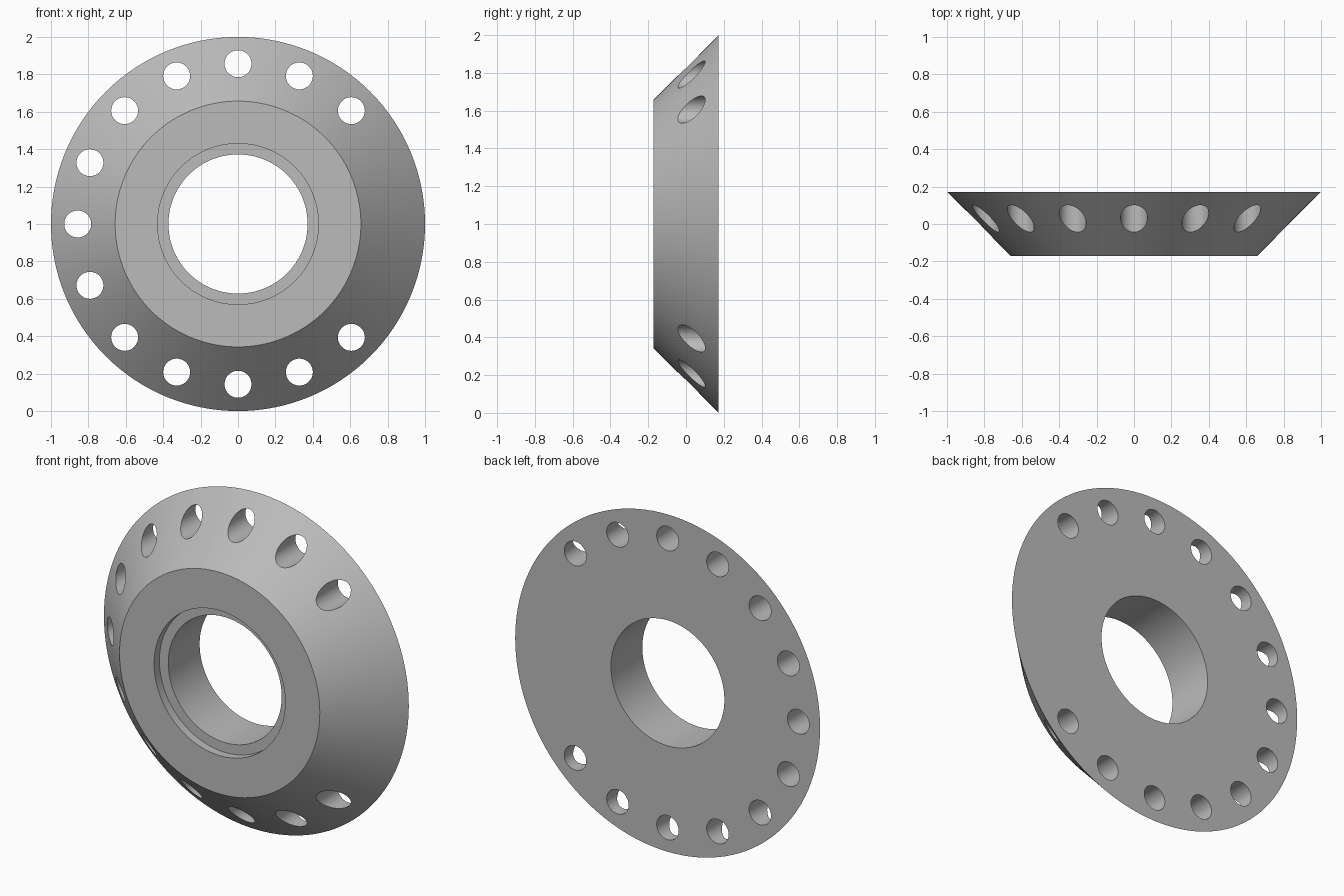
import bpy
import bmesh
from math import pi, radians, sin, cos
from mathutils import Matrix, Vector

cube = bpy.data.objects.get("Cube")
if cube:
    bpy.data.objects.remove(cube, do_unlink=True)

SEGMENTS = 128
HALF = 0.172  # half of the thickness

grey = bpy.data.materials.new("plain_grey")
grey.use_nodes = True
grey.diffuse_color = (0.5, 0.5, 0.5, 1)
grey.node_tree.nodes["Principled BSDF"].inputs["Base Color"].default_value = (0.5, 0.5, 0.5, 1)


def make_object(name, bm):
    bmesh.ops.recalc_face_normals(bm, faces=bm.faces)
    mesh = bpy.data.meshes.new(name)
    bm.to_mesh(mesh)
    bm.free()
    mesh.materials.append(grey)
    obj = bpy.data.objects.new(name, mesh)
    bpy.context.collection.objects.link(obj)
    obj.location.z = 1
    return obj


# Conical flange: closed (radius, y) profile turned about the y axis
profile = [(1.0, HALF), (0.657, -HALF), (0.43, -HALF),
           (0.43, -HALF + 0.05), (0.372, -HALF + 0.05), (0.372, HALF)]
bm = bmesh.new()
verts = [bm.verts.new((r, y, 0)) for r, y in profile]
edges = [bm.edges.new((v, verts[i - 1])) for i, v in enumerate(verts)]
bmesh.ops.spin(bm, geom=verts + edges, cent=(0, 0, 0), axis=(0, 1, 0),
               angle=2 * pi, steps=SEGMENTS, use_merge=True)
bmesh.ops.remove_doubles(bm, verts=bm.verts, dist=1e-5)
flange = make_object("conical_flange", bm)

# Bolt hole cutters: sixteen places, with the three around +x left solid
bm = bmesh.new()
for i in range(2, 15):
    a = radians(22.5 * i)
    place = Matrix.Translation(Vector((cos(a), 0, sin(a))) * 0.857)
    bmesh.ops.create_cone(bm, cap_ends=True, segments=48, radius1=0.072,
                          radius2=0.072, depth=1,
                          matrix=place @ Matrix.Rotation(pi / 2, 4, 'X'))
cutter = make_object("bolt_hole_cutter", bm)
cutter.hide_render = True

# Cut the holes, then drop the cutter
cut = flange.modifiers.new("bolt_holes", 'BOOLEAN')
cut.operation = 'DIFFERENCE'
cut.solver = 'EXACT'
cut.object = cutter
bpy.ops.object.select_all(action='DESELECT')
flange.select_set(True)
bpy.context.view_layer.objects.active = flange
bpy.ops.object.modifier_apply(modifier=cut.name)
bpy.data.objects.remove(cutter, do_unlink=True)
bpy.ops.object.shade_smooth_by_angle(angle=radians(30))
